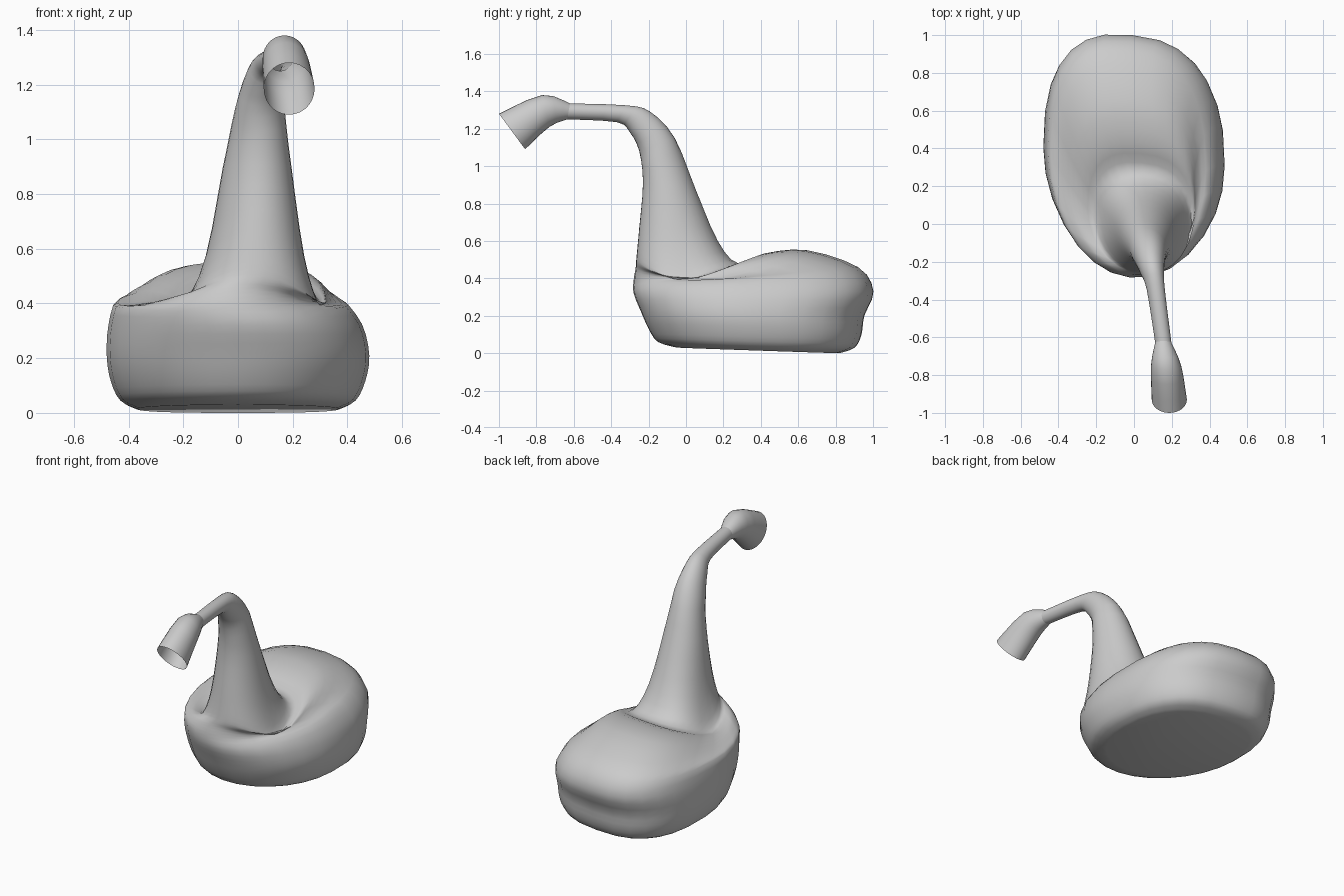
import bpy, bmesh
from math import sin, cos, pi

if "Cube" in bpy.data.objects:
    bpy.data.objects.remove(bpy.data.objects["Cube"])


def spow(v, e):
    return (abs(v) ** e) * (1 if v >= 0 else -1)


def smooth_rings(keys, steps):
    """Catmull-Rom interpolation between the key rings."""
    out = []
    for k in range(len(keys) - 1):
        quad = [keys[max(0, min(len(keys) - 1, k + d))] for d in (-1, 0, 1, 2)]
        for s in range(steps):
            t = s / steps
            out.append([b + 0.5 * t * (c - a + t * (2*a - 5*b + 4*c - d + t * (3*(b - c) + d - a)))
                        for a, b, c, d in zip(*quad)])
    return out + [keys[-1]]


def loft(name, keys, sides=28, steps=3, cap=False):
    """Each key ring: front y, front z, back y, back z, centre x, half width."""
    bm = bmesh.new()
    loops = []
    for fy, fz, by, bz, cx, hw in smooth_rings(keys, steps):
        # wide rings are squarer at the back; the neck flare droops at its sides
        n = 2 + 0.6 * min(1, max(0, (hw - 0.15) / 0.12))
        droop = min(1, max(0, (bz - 0.33) / 0.15))
        sag = 0.11 * droop * max(0, 1 - ((hw - 0.28) / 0.15) ** 2)
        loop = []
        for i in range(sides):
            a = 2 * pi * i / sides
            e = 2 / n if sin(a) > 0 else 1
            u, v = spow(cos(a), e), spow(sin(a), e)
            t = (v + 1) / 2
            y = fy + (by - fy) * t - 0.1 * hw * u * (hw > 0.1)
            z = fz + (bz - fz) * t - sag * u * u * (1 - 0.7 * max(0, v))
            loop.append(bm.verts.new((cx + hw * u, y, z)))
        loops.append(loop)
    for lo, hi in zip(loops, loops[1:]):
        for i in range(sides):
            j = (i + 1) % sides
            bm.faces.new((lo[i], lo[j], hi[j], hi[i]))
    if cap:
        bm.faces.new(loops[0][::-1])
    me = bpy.data.meshes.new(name)
    bm.to_mesh(me)
    bm.free()
    ob = bpy.data.objects.new(name, me)
    bpy.context.collection.objects.link(ob)
    bpy.ops.object.select_all(action='DESELECT')
    ob.select_set(True)
    bpy.context.view_layer.objects.active = ob
    bpy.ops.object.shade_smooth_by_angle(angle=0.9)


tube_end = (-0.635, 1.25, -0.62, 1.335, 0.155, 0.043)

# Rounded body flowing up over its rear hump into the bent neck
loft("body_and_neck", [
    (-0.05, 0.03, 0.82, 0.00, 0.00, 0.37),
    (-0.15, 0.06, 0.90, 0.03, 0.00, 0.43),
    (-0.20, 0.13, 0.935, 0.10, 0.00, 0.465),
    (-0.24, 0.22, 0.95, 0.20, 0.00, 0.48),
    (-0.28, 0.32, 1.00, 0.33, -0.01, 0.463),
    (-0.28, 0.39, 0.92, 0.46, -0.03, 0.41),
    (-0.27, 0.45, 0.65, 0.55, -0.01, 0.34),
    (-0.267, 0.485, 0.43, 0.535, 0.025, 0.295),
    (-0.263, 0.53, 0.28, 0.48, 0.048, 0.245),
    (-0.25, 0.67, 0.17, 0.60, 0.062, 0.18),
    (-0.23, 0.91, 0.05, 0.88, 0.07, 0.126),
    (-0.25, 1.08, -0.06, 1.15, 0.08, 0.09),
    (-0.30, 1.18, -0.19, 1.29, 0.095, 0.064),
    (-0.37, 1.235, -0.32, 1.325, 0.115, 0.048),
    tube_end,
], cap=True)

# Flared open nozzle at the end of the neck
loft("nozzle", [
    tube_end,
    (-0.73, 1.21, -0.77, 1.38, 0.17, 0.08),
    (-0.86, 1.09, -1.00, 1.28, 0.187, 0.093),
])
